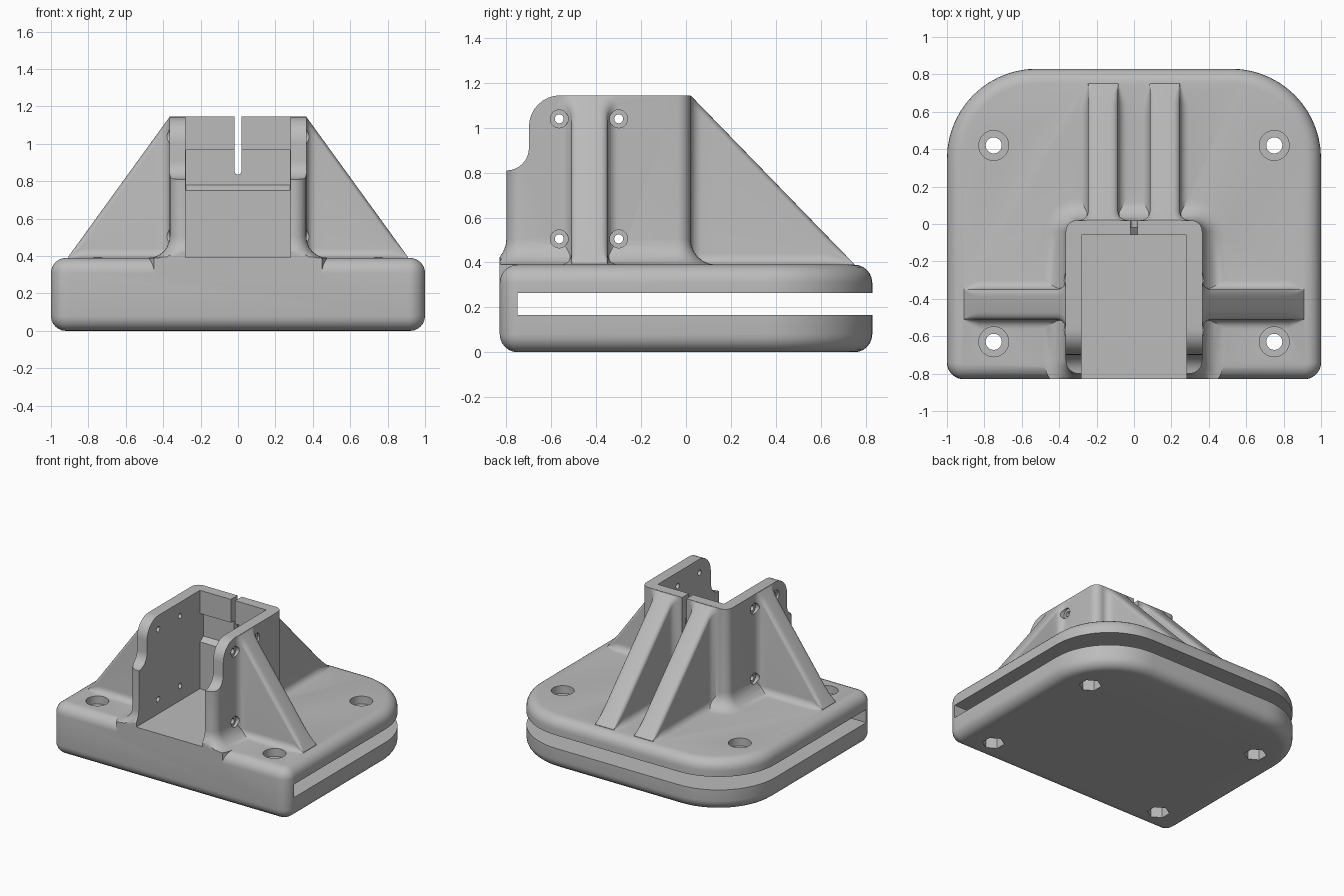
import bpy, bmesh
from math import sin, cos, pi, sqrt
from mathutils import Matrix, Vector

if "Cube" in bpy.data.objects:
    bpy.data.objects.remove(bpy.data.objects["Cube"])

BASE_TOP, TOP = 0.39, 1.145
grey = bpy.data.materials.new("plain grey")
grey.use_nodes = True
grey.diffuse_color = (0.5, 0.5, 0.5, 1)
grey.node_tree.nodes["Principled BSDF"].inputs["Base Color"].default_value = (0.5, 0.5, 0.5, 1)


def finish(name, bm):
    bmesh.ops.recalc_face_normals(bm, faces=bm.faces)
    mesh = bpy.data.meshes.new(name)
    bm.to_mesh(mesh)
    bm.free()
    mesh.materials.append(grey)
    ob = bpy.data.objects.new(name, mesh)
    bpy.context.collection.objects.link(ob)
    return ob


def loft(name, rings):
    """Skin a list of equal-length rings and cap both ends."""
    bm = bmesh.new()
    rows = [[bm.verts.new(p) for p in ring] for ring in rings]
    n = len(rows[0])
    for a, b in zip(rows, rows[1:]):
        for i in range(n):
            j = (i + 1) % n
            bm.faces.new((a[i], a[j], b[j], b[i]))
    bm.faces.new(rows[0])
    bm.faces.new(rows[-1])
    return finish(name, bm)


def box(name, x0, x1, y0, y1, z0, z1):
    outline = [(x0, y0), (x1, y0), (x1, y1), (x0, y1)]
    return loft(name, [[(x, y, z) for x, y in outline] for z in (z0, z1)])


def cylinder(name, centre, radius, length, axis="Z", sides=32):
    bm = bmesh.new()
    turn = Matrix() if axis == "Z" else Matrix.Rotation(pi / 2, 4, "Y" if axis == "X" else "X")
    bmesh.ops.create_cone(bm, cap_ends=True, segments=sides, radius1=radius, radius2=radius,
                          depth=length, matrix=Matrix.Translation(Vector(centre)) @ turn)
    return finish(name, bm)


def arc(cx, cy, r, a0, a1, n=8):
    return [(cx + r * cos(a0 + (a1 - a0) * i / n), cy + r * sin(a0 + (a1 - a0) * i / n))
            for i in range(n + 1)]


def rounded_plan(hx, y0, y1, front_r, back_r, n):
    """Rounded rectangle with separate front and back corner radii."""
    f, b = front_r, back_r
    return (arc(hx - f, y0 + f, f, -pi / 2, 0, n) + arc(hx - b, y1 - b, b, 0, pi / 2, n)
            + arc(b - hx, y1 - b, b, pi / 2, pi, n) + arc(f - hx, y0 + f, f, pi, 1.5 * pi, n))


def combine(body, other, operation):
    mod = body.modifiers.new("combine", "BOOLEAN")
    mod.operation, mod.solver, mod.object = operation, "EXACT", other
    bpy.context.view_layer.objects.active = body
    bpy.ops.object.modifier_apply(modifier=mod.name)
    bpy.data.objects.remove(other)


# Base block with rounded rims
R = 0.08
steps = [i / 6 * pi / 2 for i in range(7)]
levels = [(R * (1 - sin(a)), R * (1 - cos(a))) for a in steps]
levels += [(R * (1 - cos(a)), BASE_TOP - R * (1 - sin(a))) for a in steps]
base = loft("mount_body", [
    [(x, y, z) for x, y in rounded_plan(1 - d, d - 0.83, 0.83 - d, 0.09 - d, 0.48 - d, 14)]
    for d, z in levels])

# Socket tower flaring into the base
F = 0.115
flare = [(F, 0.3)] + [(F * (1 - sin(a)), BASE_TOP + F * (1 - cos(a))) for a in steps] + [(0, TOP)]
tower = loft("tower", [
    [(x, max(y, -0.83), z)
     for x, y in rounded_plan(0.365 + d, -0.8 - d, 0.02 + d, 0.07 + d, 0.06 + d, 8)]
    for d, z in flare])
combine(base, tower, "UNION")


# Sloped ribs, filleted to the wall and base
def rib_section(t, length):
    top = min(TOP - 0.002, TOP - (TOP - BASE_TOP - 0.003) * t / length)
    fillet = edge = 0
    room = 0.48 * (top - BASE_TOP)
    fillet, edge = min(0.05, room), min(0.04, room)
    gap = 0.05 - min(max(t, 0), 0.05)
    half = 0.08 + 0.05 - sqrt(0.05 ** 2 - gap ** 2)
    side = [(half + fillet, 0.3)]
    side += arc(half + fillet, BASE_TOP + fillet, fillet, 1.5 * pi, pi, 5)
    side += arc(half - edge, top - edge, edge, 0, pi / 2, 5)
    return side + [(-u, z) for u, z in reversed(side)]


def rib(name, length, place):
    near = [-0.04] + [0.05 * (1 - cos(a)) for a in steps]
    far = [0.05 + (length - 0.05) * i / 12 for i in range(1, 12)]
    far += [length * k for k in (0.94, 0.97, 1.0)]
    stations = sorted(set(near + far))
    return loft(name, [[place(t, u, z) for u, z in rib_section(t, length)] for t in stations])


for s in (-1, 1):
    combine(base, rib("side_rib", 0.545, lambda t, u, z: (s * (0.365 + t), -0.43 + u, z)), "UNION")
    combine(base, rib("back_rib", 0.73, lambda t, u, z: (s * 0.165 + u, 0.02 + t, z)), "UNION")

# Socket pocket, open to the front
combine(base, box("pocket", -0.28, 0.28, -1, -0.06, BASE_TOP + 0.002, 1.4), "DIFFERENCE")

# Stepped front outline of the cheeks
outline = [(-0.95, 1.3), (-0.56, 1.3)] + arc(-0.56, TOP - 0.14, 0.14, pi / 2, pi)
outline += arc(-0.8, 0.91, 0.1, 0, -pi / 2) + [(-0.95, 0.81)]
combine(base, loft("cheek_cutter", [[(x, y, z) for y, z in outline] for x in (-0.6, 0.6)]),
        "DIFFERENCE")

# Shallow recess inside the back wall, with a sloped sill
recess = [(-0.1, 0.75), (-0.06, 0.75), (-0.02, 0.78), (-0.02, 0.967), (-0.1, 0.967)]
combine(base, loft("recess", [[(x, y, z) for y, z in recess] for x in (-0.279, 0.279)]),
        "DIFFERENCE")

# Clamping slit in the back wall
slit = [(0.018, 1.3), (-0.018, 1.3)] + arc(0, 0.853, 0.018, pi, 2 * pi)
combine(base, loft("slit", [[(x, y, z) for x, z in slit] for y in (-0.2, 0.1)]), "DIFFERENCE")

# Horizontal slot through the base
combine(base, box("plate_slot", -1.2, 1.2, -0.75, 1.2, 0.165, 0.265), "DIFFERENCE")

# Cross holes through the cheeks with spot faces
for y in (-0.565, -0.3):
    for z in (0.505, 1.04):
        combine(base, cylinder("cross_hole", (0, y, z), 0.02, 1.2, "X", 20), "DIFFERENCE")
        for s in (-1, 1):
            combine(base, cylinder("spot_face", (s * 0.45, y, z), 0.04, 0.2, "X", 24),
                    "DIFFERENCE")

# Base bolt holes with counterbores and hexagonal nut pockets
for x in (-0.75, 0.75):
    for y in (-0.63, 0.42):
        combine(base, cylinder("bolt_hole", (x, y, 0.2), 0.043, 1), "DIFFERENCE")
        combine(base, cylinder("counterbore", (x, y, 0.43), 0.08, 0.2), "DIFFERENCE")
        combine(base, cylinder("nut_pocket", (x, y, 0), 0.078, 0.16, "Z", 6), "DIFFERENCE")

# Smooth the fillets and keep cut edges crisp
bpy.ops.object.select_all(action="DESELECT")
base.select_set(True)
bpy.context.view_layer.objects.active = base
bpy.ops.object.shade_smooth_by_angle(angle=pi / 6)
